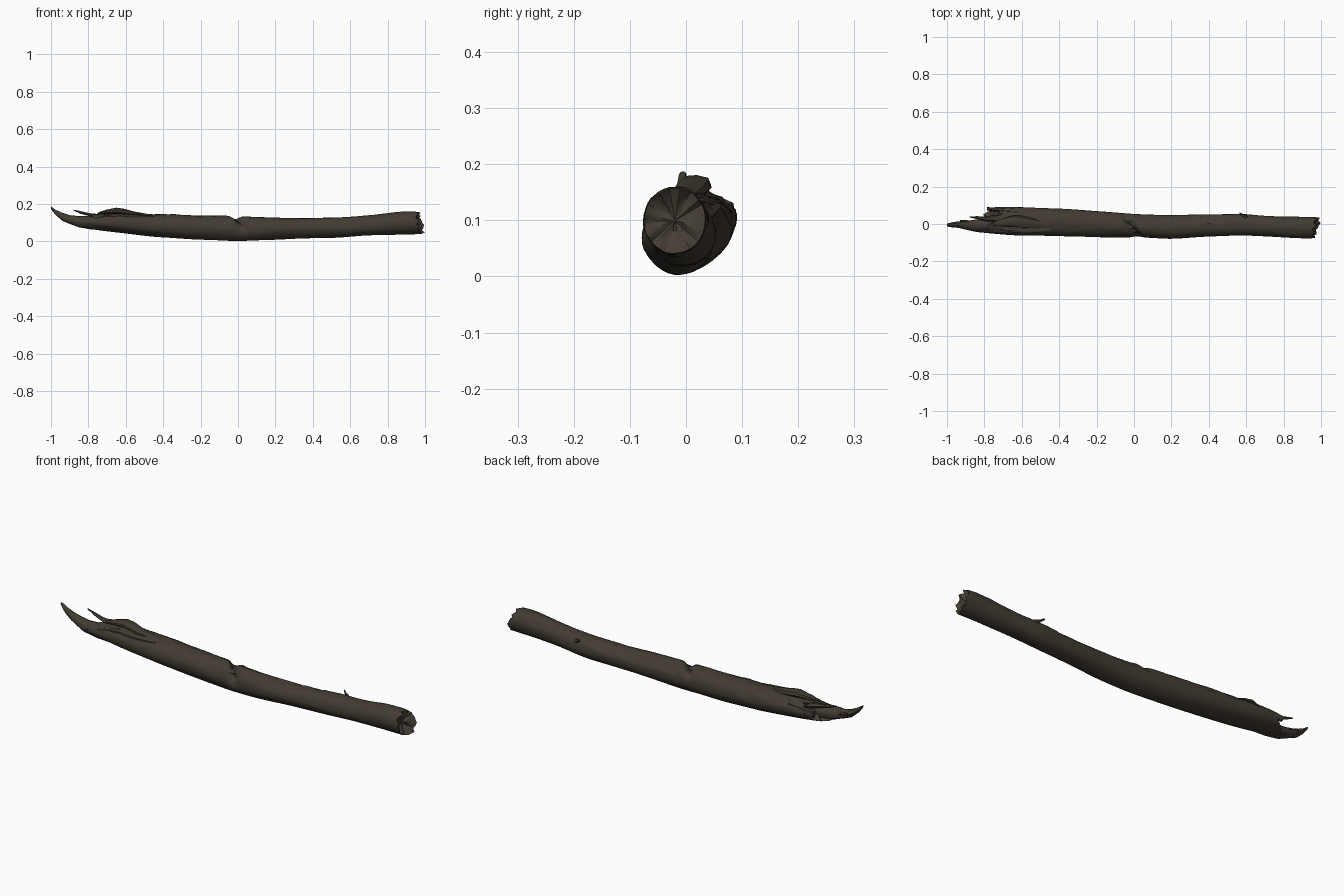
import bpy, bmesh, math
from mathutils import Vector, noise

if "Cube" in bpy.data.objects:
    bpy.data.objects.remove(bpy.data.objects["Cube"])

# x, y min, y max, z min, z max of the log's cross-section
SECTIONS = [
    (-.90, -.035, .060, .085, .130), (-.80, -.048, .088, .068, .143),
    (-.66, -.060, .093, .050, .156), (-.45, -.065, .085, .025, .147),
    (-.20, -.070, .070, .010, .140), (0.0, -.071, .052, .002, .136),
    (.18, -.080, .048, .009, .127), (.35, -.070, .050, .016, .125),
    (.57, -.060, .056, .023, .130), (.70, -.066, .043, .033, .138),
    (.88, -.076, .038, .038, .162), (1.0, -.077, .036, .040, .157)]
SIDES, STATIONS = 36, 160


def material(name, rgb):
    m = bpy.data.materials.new(name)
    m.diffuse_color = (*rgb, 1)
    m.use_nodes = True
    m.node_tree.nodes["Principled BSDF"].inputs["Base Color"].default_value = m.diffuse_color
    return m


BARK = material("dark bark", (.054, .044, .032))
WOOD = material("weathered wood", (.060, .049, .036))


def n(x, y, z):
    return noise.noise(Vector((x, y, z)))


def lerp_section(x):
    x = min(max(x, SECTIONS[0][0]), SECTIONS[-1][0])
    for a, b in zip(SECTIONS, SECTIONS[1:]):
        if x <= b[0]:
            t = (x - a[0]) / (b[0] - a[0])
            return [p + (q - p) * t for p, q in zip(a[1:], b[1:])]


def section(x):
    samples = [lerp_section(x + d) for d in (-.04, 0, .04)]
    return [sum(v) / 3 for v in zip(*samples)]


def surface(x, a, scale=1.0):
    """Point on the bark at position x and angle a (top = 90 degrees, back = 0)."""
    y0, y1, z0, z1 = section(x)
    c, s = math.cos(a), math.sin(a)
    up = max(0, s)
    # lengthwise bark grain, strongest on the upper side
    k = 1 + .045 * n(x * 5, c * 1.8, s * 1.8) + .03 * up * n(x * 14, c * 5, s * 5)
    # torn, pitted top towards the broken end
    if x < -.1:
        k += .12 * up * min(1, (-.1 - x) * 2) * n(x * 16 + 7, c * 4, s * 4)
    # lifted bark edge along the top of the right half
    if .02 < x < .48 and s > .35 and c > .15 + .35 * n(x * 9, 3, 1):
        k -= .06
    # crack across the top, running down the front
    x0 = -.015 - .035 * c
    w = min(1, max(0, s - .35 * c + .1) * 1.2)
    k -= .40 * w * math.exp(-((x - x0) / .022) ** 2)
    k *= scale
    y = (y0 + y1) / 2 + (y1 - y0) / 2 * c * k
    z = (z0 + z1) / 2 + (z1 - z0) / 2 * s * k
    return y, max(z, 0)


def finish(name, bm, mats, angle=40):
    bmesh.ops.recalc_face_normals(bm, faces=bm.faces)
    me = bpy.data.meshes.new(name)
    bm.to_mesh(me)
    bm.free()
    for m in mats:
        me.materials.append(m)
    ob = bpy.data.objects.new(name, me)
    bpy.context.collection.objects.link(ob)
    bpy.context.view_layer.objects.active = ob
    ob.select_set(True)
    bpy.ops.object.shade_smooth_by_angle(angle=math.radians(angle))
    ob.select_set(False)


def bridge(bm, r0, r1, mat=0):
    for i in range(len(r0)):
        j = (i + 1) % len(r0)
        bm.faces.new((r0[i], r0[j], r1[j], r1[i])).material_index = mat


def fan(bm, ring, co, mat=0):
    tip = bm.verts.new(co)
    for i in range(len(ring)):
        bm.faces.new((ring[i], ring[(i + 1) % len(ring)], tip)).material_index = mat


# log body with ragged ends
def left_end(a):
    c, s = math.cos(a), math.sin(a)
    return -.79 + .045 * s + .05 * c + .05 * n(c * 4, s * 4, 2)


def right_end(a):
    c, s = math.cos(a), math.sin(a)
    return .972 - .012 * s + .014 * c + .018 * n(c * 3, s * 3, 9)


bm = bmesh.new()
angles = [2 * math.pi * i / SIDES for i in range(SIDES)]
rings = []
for st in range(STATIONS + 1):
    t = st / STATIONS
    ring = []
    for a in angles:
        x = left_end(a) + (right_end(a) - left_end(a)) * t
        ring.append(bm.verts.new((x, *surface(x, a, .97 if st == STATIONS else 1))))
    rings.append(ring)
for r0, r1 in zip(rings, rings[1:]):
    bridge(bm, r0, r1)


# sunken, uneven wood at both ends
def end_cap(ring, end, inward, depth):
    last = ring
    for scale, d in ((.84, .3), (.6, .8), (.3, 1)):
        new = []
        for a in angles:
            x = end(a) * (scale) + end(math.pi) * (1 - scale) + inward * depth * d
            x += .012 * n(math.cos(a) * scale * 5, math.sin(a) * scale * 5, 4)
            new.append(bm.verts.new((x, *surface(x, a, scale))))
        bridge(bm, last, new, 1)
        last = new
    mid = sum((v.co for v in last), Vector()) / len(last)
    fan(bm, last, mid, 1)


end_cap(rings[0], left_end, 1, .05)
end_cap(rings[-1], right_end, -1, .012)
finish("log_body", bm, [BARK, WOOD])


# splinters and flakes: path rows are x, y, z, half width, half height
def splinter(name, path, mat, sides=9):
    bm = bmesh.new()
    last = None
    for x, y, z, ry, rz in path:
        ring = []
        for i in range(sides):
            a = 2 * math.pi * i / sides
            k = 1 + .25 * n(x * 12, math.cos(a) * 2 + y * 9, math.sin(a) * 2)
            ring.append(bm.verts.new((x, y + ry * k * math.cos(a),
                                      z + rz * k * math.sin(a))))
        if last:
            bridge(bm, last, ring)
        else:
            bm.faces.new(ring)
        last = ring
    bm.faces.new(last)
    finish(name, bm, [mat], 35)


splinter("long_end_splinter", [
    (-.66, .000, .100, .050, .040), (-.78, -.006, .102, .042, .036),
    (-.85, -.010, .105, .032, .031), (-.90, -.007, .117, .024, .024),
    (-.94, -.004, .132, .017, .021), (-.975, -.005, .155, .013, .014),
    (-1.0, -.006, .180, .007, .007)], BARK, 12)
splinter("end_splinter_fork", [
    (-.83, -.010, .110, .015, .015), (-.88, .010, .120, .010, .010),
    (-.93, .017, .132, .004, .005)], WOOD, 6)
splinter("upright_spike", [
    (-.72, .030, .128, .022, .018), (-.79, .028, .143, .013, .010),
    (-.84, .034, .155, .008, .008), (-.88, .038, .168, .003, .003)], WOOD, 6)
splinter("back_splinter", [
    (-.64, .070, .105, .016, .034), (-.72, .076, .108, .012, .026),
    (-.785, .080, .112, .009, .014)], BARK, 7)
splinter("top_bark_flake", [
    (-.75, .000, .150, .010, .004), (-.71, .008, .158, .022, .010),
    (-.65, .014, .163, .030, .018), (-.61, .012, .158, .032, .017),
    (-.56, .006, .150, .028, .012), (-.48, .000, .141, .015, .006)], BARK, 9)
splinter("torn_bark_strip", [
    (-.74, -.030, .128, .012, .008), (-.66, -.030, .139, .016, .011),
    (-.56, -.034, .136, .016, .010), (-.45, -.030, .134, .008, .006)], WOOD, 7)
splinter("twig_stub", [
    (.61, .030, .105, .014, .014), (.58, .047, .116, .008, .008),
    (.565, .058, .126, .005, .005)], BARK, 6)
